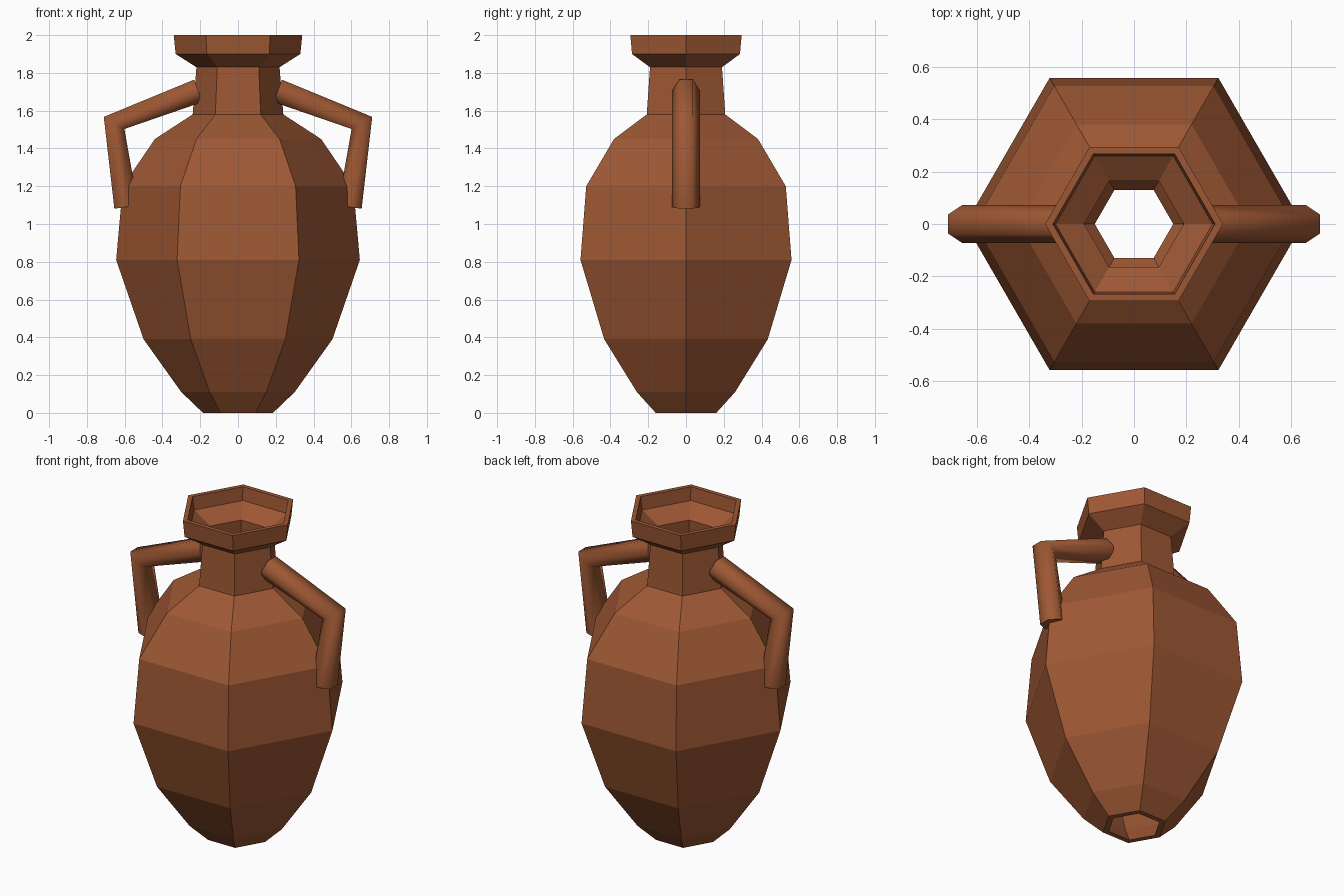
import bpy, bmesh
from math import pi, cos, sin
from mathutils import Vector

cube = bpy.data.objects.get("Cube")
if cube:
    bpy.data.objects.remove(cube)

SIDES = 6

clay = bpy.data.materials.new("terracotta clay")
clay.use_nodes = True
colour = (0.34, 0.097, 0.034, 1)
clay.diffuse_color = colour
bsdf = clay.node_tree.nodes["Principled BSDF"]
bsdf.inputs["Base Color"].default_value = colour
bsdf.inputs["Roughness"].default_value = 0.9


def bridge(bm, a, b):
    """Join two rings of vertices with quads."""
    n = len(a)
    return [bm.faces.new((a[i], a[(i + 1) % n], b[(i + 1) % n], b[i])) for i in range(n)]


def finish(bm, name):
    bmesh.ops.recalc_face_normals(bm, faces=bm.faces[:])
    mesh = bpy.data.meshes.new(name)
    bm.to_mesh(mesh)
    bm.free()
    mesh.materials.append(clay)
    obj = bpy.data.objects.new(name, mesh)
    bpy.context.collection.objects.link(obj)
    return obj


def lathe(name, profile):
    """Turn a closed (radius, height) profile into a faceted vessel."""
    bm = bmesh.new()
    rings = [[bm.verts.new((r * cos(2 * pi * i / SIDES), r * sin(2 * pi * i / SIDES), z))
              for i in range(SIDES)] for r, z in profile]
    for k, ring in enumerate(rings):
        bridge(bm, ring, rings[(k + 1) % len(rings)])
    return finish(bm, name)


def tube(name, path, radius):
    """Six-sided tube along a bent path in the XZ plane, smooth with flat caps."""
    bm = bmesh.new()
    points = [Vector((x, 0, z)) for x, z in path]
    steps = [(b - a).normalized() for a, b in zip(points, points[1:])]
    across = Vector((0, 1, 0))
    rings = []
    for k, p in enumerate(points):
        tangent = (steps[max(k - 1, 0)] + steps[min(k, len(steps) - 1)]).normalized()
        up = tangent.cross(across)
        rings.append([bm.verts.new(p + radius * (across * cos(2 * pi * i / SIDES)
                                                 + up * sin(2 * pi * i / SIDES)))
                      for i in range(SIDES)])
    for a, b in zip(rings, rings[1:]):
        for face in bridge(bm, a, b):
            face.smooth = True
    caps = [bm.faces.new(rings[0]), bm.faces.new(rings[-1])]
    rim = {e for f in caps for e in f.edges}
    for e in rim:
        e.smooth = False
    return finish(bm, name)


# Vessel: outer wall from foot to lip, then the inner wall back down
outer = [(0.185, 0), (0.30, 0.11), (0.50, 0.39), (0.645, 0.81), (0.61, 1.2),
         (0.44, 1.45), (0.24, 1.58), (0.22, 1.83), (0.33, 1.9), (0.34, 2)]
inner = [(0.31, 2), (0.30, 1.92), (0.19, 1.85), (0.205, 1.56), (0.42, 1.42),
         (0.575, 1.19), (0.61, 0.81), (0.465, 0.4), (0.27, 0.13), (0.15, 0)]
lathe("vase_body", outer + inner)

# Handles: from the neck out to an elbow and down to the shoulder
for side, name in ((1, "left_handle"), (-1, "right_handle")):
    tube(name, [(side * 0.21, 1.705), (side * 0.656, 1.535), (side * 0.592, 1.09)], 0.073)
